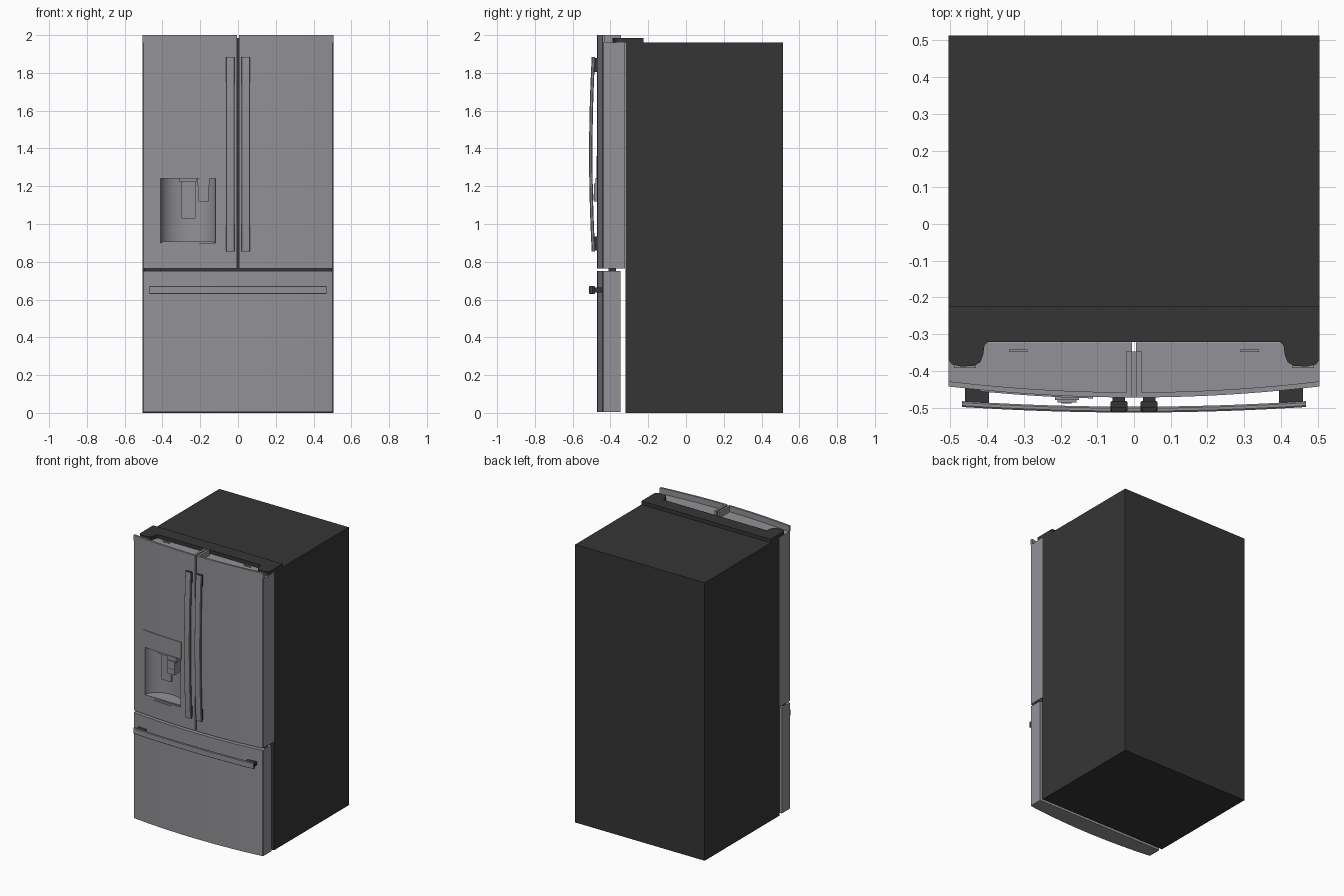
import bpy, bmesh, math
from mathutils import Vector

if "Cube" in bpy.data.objects:
    bpy.data.objects.remove(bpy.data.objects["Cube"])


def material(name, rgb):
    m = bpy.data.materials.new(name)
    m.diffuse_color = (*rgb, 1)
    m.use_nodes = True
    m.node_tree.nodes["Principled BSDF"].inputs["Base Color"].default_value = m.diffuse_color
    return m


STEEL = material("brushed steel grey", (0.29, 0.29, 0.31))
DARK = material("charcoal", (0.036, 0.036, 0.036))


def finish(name, bm, *mats, angle=30):
    bmesh.ops.recalc_face_normals(bm, faces=bm.faces)
    me = bpy.data.meshes.new(name)
    bm.to_mesh(me)
    bm.free()
    for m in mats:
        me.materials.append(m)
    me.shade_smooth()
    me.set_sharp_from_angle(angle=math.radians(angle))
    ob = bpy.data.objects.new(name, me)
    bpy.context.collection.objects.link(ob)
    return ob


def loft(name, rings, *mats):
    """Skin a list of closed rings; end caps take the last material."""
    bm = bmesh.new()
    vs = [[bm.verts.new(p) for p in r] for r in rings]
    n = len(rings[0])
    for a, b in zip(vs, vs[1:]):
        for i in range(n):
            j = (i + 1) % n
            bm.faces.new((a[i], a[j], b[j], b[i]))
    for ring in (vs[0], vs[-1]):
        bm.faces.new(ring).material_index = len(mats) - 1
    return finish(name, bm, *mats)


def prism(name, outline, z0, z1, mat):
    return loft(name, [[(x, y, z) for x, y in outline] for z in (z0, z1)], mat)


def box(name, x0, x1, y0, y1, z0, z1, mat):
    return prism(name, [(x0, y0), (x1, y0), (x1, y1), (x0, y1)], z0, z1, mat)


def front_y(x):
    """Bowed face shared by doors and drawer."""
    return -0.472 + 0.03 * (x / 0.505) ** 2


def bowed(x0, x1, back=None, out=0.0, thick=None, n=16):
    """Outline with bowed front and flat (or parallel) back."""
    xs = [x0 + (x1 - x0) * i / n for i in range(n + 1)]
    pts = [(x, front_y(x) - out) for x in xs]
    if thick is None:
        # small softened corner at the outer edges of the appliance
        if x0 < -0.5:
            pts[0] = (x0 + 0.005, pts[0][1])
            pts.insert(0, (x0, pts[0][1] + 0.006))
        if x1 > 0.5:
            pts[-1] = (x1 - 0.005, pts[-1][1])
            pts.append((x1, pts[-1][1] + 0.006))
        return pts + [(x1, back), (x0, back)]
    return pts + [(x, front_y(x) - out + thick) for x in reversed(xs)]


# Cabinet
box("cabinet", -0.505, 0.505, -0.32, 0.513, 0, 1.96, DARK)

# Two upper doors, each with a raised rim round a recessed top
doors = {}
for side, s in (("left", -1), ("right", 1)):
    x0, x1 = sorted((s * 0.005, s * 0.505))
    doors[side] = prism(side + "_door", bowed(x0, x1, -0.322), 0.765, 1.96, STEEL)
    prism(side + "_door_top_lip", bowed(x0, x1, out=0, thick=0.014), 1.96, 2.0, STEEL)
    a, b = sorted((s * 0.005, s * 0.02))
    box(side + "_door_inner_rim", a, b, -0.459, -0.345, 1.96, 2.0, STEEL)
    # Thin rib on the recessed top
    a, b = sorted((s * 0.29, s * 0.34))
    box(side + "_door_top_rib", a, b, -0.348, -0.342, 1.96, 1.968, STEEL)
    # Middle hinge between door and drawer
    a, b = sorted((s * 0.41, s * 0.495))
    box(side + "_middle_hinge", a, b, -0.41, -0.37, 0.748, 0.767, DARK)
    # Top hinge pin
    a, b = sorted((s * 0.43, s * 0.49))
    box(side + "_hinge_pin", a, b, -0.392, -0.35, 1.955, 1.975, STEEL)

# Freezer drawer
prism("freezer_drawer", bowed(-0.505, 0.505, -0.347, n=32), 0.005, 0.75, STEEL)

# Hinge cover strip across the top
half = [(0.505, -0.225), (0.505, -0.37), (0.495, -0.382), (0.47, -0.388), (0.435, -0.386),
        (0.418, -0.376), (0.41, -0.355), (0.407, -0.33), (0.397, -0.321)]
prism("hinge_cover", half + [(-x, y) for x, y in reversed(half)], 1.96, 1.985, DARK)

# Dispenser cavity cut into the left door
CX, RX, RY = -0.265, 0.145, 0.1
oval = [(CX + RX * math.cos(t), -0.455 + RY * math.sin(t))
        for t in (math.pi * i / 20 for i in range(21))]
cutter = prism("cavity_cutter", oval + [(CX - RX, -0.6), (CX + RX, -0.6)], 0.9, 1.24, STEEL)
cutter.hide_render = True
door = doors["left"]
mod = door.modifiers.new("cavity", "BOOLEAN")
mod.operation, mod.solver, mod.object = "DIFFERENCE", "EXACT", cutter
bpy.context.view_layer.objects.active = door
bpy.ops.object.modifier_apply(modifier=mod.name)
bpy.data.objects.remove(cutter)
door.data.set_sharp_from_angle(angle=math.radians(30))

# Dispenser control panel, tray, drip lip, paddle and nozzles
prism("control_panel", bowed(-0.418, -0.112, out=0.004, thick=0.01), 1.24, 1.36, STEEL)
tray = [(CX + (x - CX) * 0.96, y - 0.004) for x, y in oval]
prism("drip_tray", tray, 0.899, 0.907, STEEL)
prism("drip_lip", bowed(-0.34, -0.19, out=0.004, thick=0.01), 0.876, 0.888, STEEL)
box("dispenser_paddle", -0.298, -0.226, -0.425, -0.405, 1.03, 1.225, STEEL)
box("ice_chute", -0.31, -0.22, -0.455, -0.39, 1.222, 1.241, STEEL)
box("water_nozzle_mount", -0.215, -0.15, -0.479, -0.40, 1.205, 1.243, STEEL)
box("water_nozzle", -0.208, -0.156, -0.486, -0.42, 1.12, 1.215, STEEL)
box("water_nozzle_button", -0.197, -0.17, -0.489, -0.48, 1.125, 1.16, STEEL)


def section(w, d):
    """Rounded bar cross-section: w across, d deep."""
    w, d = w / 2, d / 2
    q = [(w, d * 0.5), (w * 0.85, d), (-w * 0.85, d), (-w, d * 0.5)]
    return q + [(-a, -b) for a, b in q]


# Bowed vertical door handles with end mounts
for side, s in (("left", -1), ("right", 1)):
    cx = s * 0.041
    rings = []
    for i in range(21):
        t = i / 10 - 1
        y = -0.504 + 0.014 * t * t
        rings.append([(cx + a, y + b, 1.37 + 0.515 * t) for a, b in section(0.046, 0.018)])
    loft(side + "_door_handle", rings, STEEL, DARK)
    for end, z0, z1 in (("lower", 0.86, 0.935), ("upper", 1.805, 1.878)):
        box(f"{side}_handle_{end}_mount", cx - 0.017, cx + 0.017, -0.488, -0.465, z0, z1, DARK)

# Bowed horizontal drawer handle with end mounts
rings = []
for i in range(25):
    t = i / 12 - 1
    y = -0.505 + 0.015 * t * t
    rings.append([(0.468 * t, y + b, 0.65 + a) for a, b in section(0.042, 0.016)])
loft("drawer_handle", rings, STEEL, DARK)
for side, s in (("left", -1), ("right", 1)):
    a, b = sorted((s * 0.395, s * 0.46))
    box(side + "_drawer_handle_mount", a, b, -0.488, -0.44, 0.637, 0.663, DARK)
